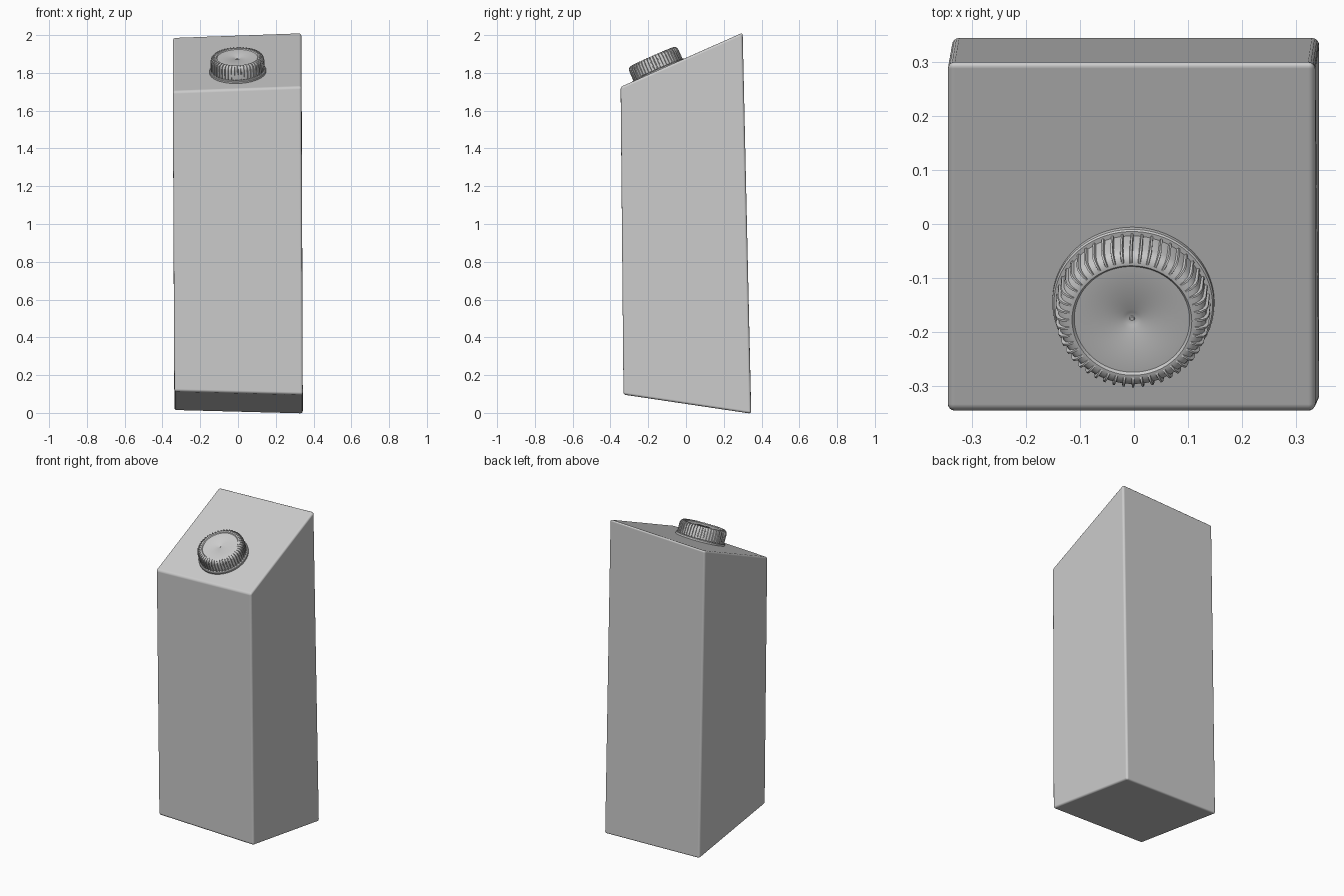
import bpy, bmesh, math
from mathutils import Vector, Matrix

cube = bpy.data.objects.get("Cube")
if cube:
    bpy.data.objects.remove(cube, do_unlink=True)

grey = bpy.data.materials.new("plain grey")
grey.use_nodes = True
GREY = (0.6, 0.6, 0.6, 1)
grey.diffuse_color = GREY
grey.node_tree.nodes["Principled BSDF"].inputs["Base Color"].default_value = GREY


def make_object(name, bm):
    bmesh.ops.recalc_face_normals(bm, faces=bm.faces)
    mesh = bpy.data.meshes.new(name)
    bm.to_mesh(mesh)
    bm.free()
    mesh.materials.append(grey)
    obj = bpy.data.objects.new(name, mesh)
    bpy.context.collection.objects.link(obj)
    return obj


def smooth(obj, angle=30):
    bpy.ops.object.select_all(action="DESELECT")
    obj.select_set(True)
    bpy.context.view_layer.objects.active = obj
    bpy.ops.object.shade_smooth_by_angle(angle=math.radians(angle))


def lathe(name, profile, steps=96):
    bm = bmesh.new()
    points = [bm.verts.new((r, 0, z)) for r, z in profile]
    edges = [bm.edges.new(pair) for pair in zip(points, points[1:])]
    bmesh.ops.spin(bm, geom=points + edges, axis=(0, 0, 1), cent=(0, 0, 0),
                   angle=math.tau, steps=steps)
    bmesh.ops.remove_doubles(bm, verts=bm.verts, dist=1e-5)
    return make_object(name, bm)


# Carton body: a slightly leaning prism with sloping ends and rounded edges
def top_z(x, y):
    return 1.855 + 0.036 * x + 0.444 * y + 0.013


def bottom_z(x, y):
    return 0.056 - 0.026 * x - 0.149 * y


bm = bmesh.new()
bottom = [(-0.337, -0.331), (0.343, -0.331), (0.343, 0.345), (-0.337, 0.345)]
top = [(-0.345, -0.346), (0.336, -0.346), (0.336, 0.3), (-0.345, 0.3)]
low = [bm.verts.new((x, y, bottom_z(x, y))) for x, y in bottom]
high = [bm.verts.new((x, y, top_z(x, y))) for x, y in top]
bm.faces.new(low)
bm.faces.new(high)
for i in range(4):
    j = (i + 1) % 4
    bm.faces.new((low[i], low[j], high[j], high[i]))
body = make_object("carton_body", bm)
bevel = body.modifiers.new("rounded edges", "BEVEL")
bevel.width = 0.013
bevel.segments = 4
bevel.limit_method = "NONE"
bevel.harden_normals = True
smooth(body, 40)

# Frame of the cap: local z follows the normal of the sloping top
normal = Vector((-0.036, -0.444, 1)).normalized()
side = Vector((1, 0, 0.036)).normalized()
frame = Matrix((side, normal.cross(side), normal)).transposed().to_4x4()
frame.translation = (-0.001, -0.143, top_z(-0.001, -0.143))

# Flange around the spout
flange = lathe("spout_flange", [(0.12, -0.004), (0.149, -0.004), (0.15, 0.0),
                                (0.15, 0.01), (0.147, 0.013), (0.12, 0.013)])

# Screw cap with rounded shoulder, recessed lid and central dimple
cap = lathe("screw_cap", [(0.132, 0.008), (0.139, 0.015), (0.137, 0.066),
                          (0.133, 0.078), (0.126, 0.085), (0.116, 0.088),
                          (0.111, 0.088), (0.107, 0.083), (0.02, 0.083),
                          (0.013, 0.079), (0.005, 0.078), (0.004, 0.081),
                          (0, 0.081)])

# Grip ribs running up the wall and over the shoulder
RIBS = 48
rib_path = [(0.143, 0.014), (0.1425, 0.066), (0.139, 0.08), (0.13, 0.088), (0.118, 0.0895)]
bm = bmesh.new()
for n in range(RIBS):
    turn = Matrix.Rotation(math.tau * n / RIBS, 3, "Z")
    rows = []
    for r, z in rib_path:
        inner = (r - 0.008, z - (0.005 if z > 0.07 else 0))
        section = [(inner[0], -0.0036, inner[1]), (r, -0.0018, z),
                   (r, 0.0018, z), (inner[0], 0.0036, inner[1])]
        rows.append([bm.verts.new(turn @ Vector(p)) for p in section])
    for a, b in zip(rows, rows[1:]):
        for i in range(4):
            j = (i + 1) % 4
            bm.faces.new((a[i], a[j], b[j], b[i]))
    bm.faces.new(rows[0])
    bm.faces.new(rows[-1])
ribs = make_object("cap_ribs", bm)

for part in (flange, cap, ribs):
    smooth(part, 40)
    part.matrix_world = frame
